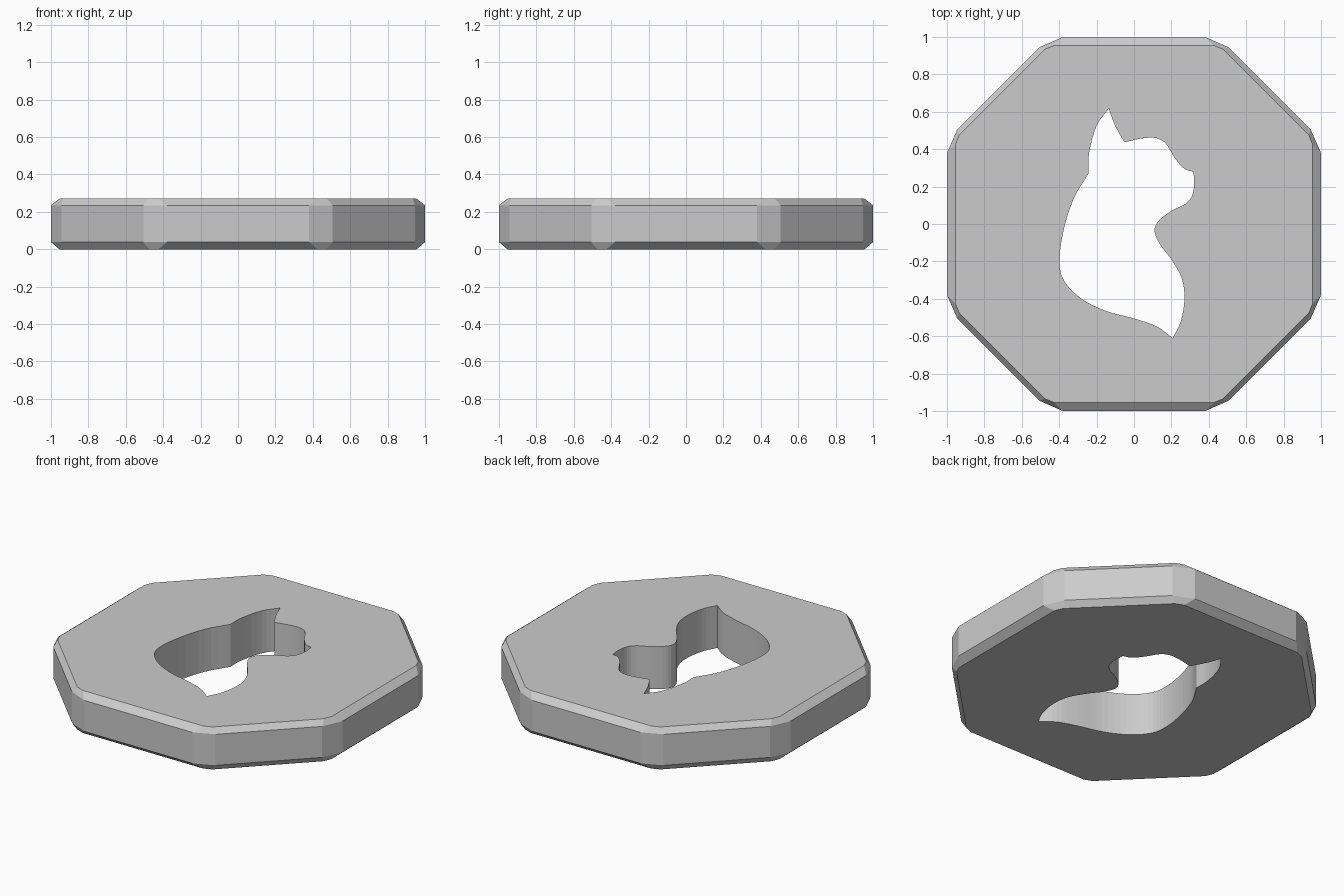
import bpy, bmesh
from mathutils import Vector
from mathutils.interpolate import poly_3d_calc  # noqa: F401

if "Cube" in bpy.data.objects:
    bpy.data.objects.remove(bpy.data.objects["Cube"])


def octagon(a, b, c, d):
    """Octagon with clipped corners: (a, b) and (c, d) are repeated round the four sides."""
    quarter = [(b, -a), (b, a), (d, c), (c, d)]
    pts = []
    for _ in range(4):
        pts += quarter
        quarter = [(-y, x) for x, y in quarter]
    return pts


def loft(name, rings):
    """Join equal rings of (outline, z) into a closed solid."""
    bm = bmesh.new()
    loops = [[bm.verts.new((x, y, z)) for x, y in pts] for pts, z in rings]
    for lo, hi in zip(loops, loops[1:]):
        for i in range(len(lo)):
            j = (i + 1) % len(lo)
            bm.faces.new((lo[i], lo[j], hi[j], hi[i]))
    bm.faces.new(loops[0][::-1])
    bm.faces.new(loops[-1])
    bmesh.ops.recalc_face_normals(bm, faces=bm.faces)
    mesh = bpy.data.meshes.new(name)
    bm.to_mesh(mesh)
    bm.free()
    obj = bpy.data.objects.new(name, mesh)
    bpy.context.collection.objects.link(obj)
    return obj


def smooth(points, steps=4):
    """Catmull-Rom curve through the points, leaving out the last one."""
    p = [Vector(q) for q in points]
    p = [2 * p[0] - p[1]] + p + [2 * p[-1] - p[-2]]
    out = []
    for a, b, c, d in zip(p, p[1:], p[2:], p[3:]):
        for i in range(steps):
            t = i / steps
            v = 0.5 * (2 * b + (c - a) * t + (2 * a - 5 * b + 4 * c - d) * t**2
                       + (3 * b - a - 3 * c + d) * t**3)
            out.append((v.x, v.y))
    return out


# Octagonal plate, chamfered at top and bottom
wide = octagon(0.38, 1.0, 0.505, 0.945)
narrow = octagon(0.425, 0.955, 0.475, 0.935)
plate = loft("plate", [(narrow, 0), (wide, 0.038), (wide, 0.235), (narrow, 0.27)])

# Animal-shaped opening: smooth runs between sharp corners
ear, brow, nose, tail, neck = (-0.135, 0.617), (-0.05, 0.437), (0.317, 0.28), (0.207, -0.61), (-0.243, 0.27)
runs = [
    [ear, (-0.105, 0.535), (-0.068, 0.465), brow],
    [brow, (0.0, 0.449), (0.06, 0.46), (0.12, 0.459), (0.17, 0.43), (0.22, 0.35),
     (0.27, 0.295), nose],
    [nose, (0.322, 0.22), (0.31, 0.15), (0.27, 0.105), (0.2, 0.07), (0.13, 0.015),
     (0.11, -0.04), (0.14, -0.11), (0.2, -0.19), (0.255, -0.29), (0.27, -0.4),
     (0.25, -0.52), tail],
    [tail, (0.12, -0.547), (0.0, -0.505), (-0.15, -0.465), (-0.28, -0.4),
     (-0.37, -0.31), (-0.398, -0.21), (-0.38, -0.05), (-0.325, 0.13), neck],
    [neck, (-0.24, 0.38), (-0.2, 0.525), ear],
]
outline = [q for run in runs for q in smooth(run)][::-1]
cutter = loft("opening_cutter", [(outline, -0.1), (outline, 0.4)])
cutter.hide_render = True
cutter.hide_set(True)

cut = plate.modifiers.new("opening", "BOOLEAN")
cut.operation = "DIFFERENCE"
cut.solver = "EXACT"
cut.object = cutter
